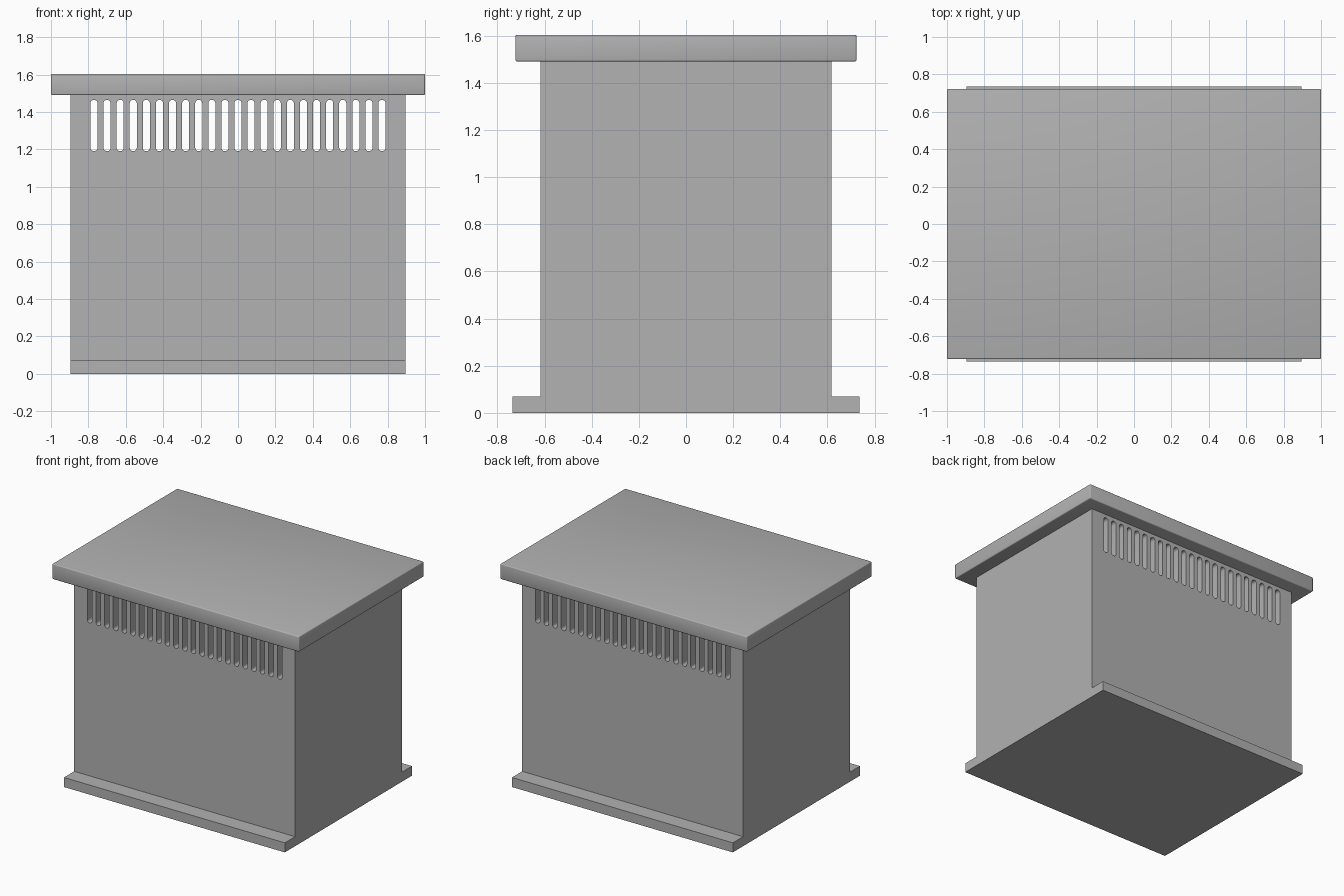
import bpy
import bmesh
import math

cube = bpy.data.objects.get("Cube")
if cube:
    bpy.data.objects.remove(cube, do_unlink=True)

grey = bpy.data.materials.new("plain grey")
grey.use_nodes = True
colour = (0.445, 0.445, 0.445, 1)
grey.diffuse_color = colour
grey.node_tree.nodes["Principled BSDF"].inputs["Base Color"].default_value = colour


def make_object(name, bm):
    bmesh.ops.recalc_face_normals(bm, faces=bm.faces)
    mesh = bpy.data.meshes.new(name)
    bm.to_mesh(mesh)
    bm.free()
    mesh.materials.append(grey)
    obj = bpy.data.objects.new(name, mesh)
    bpy.context.collection.objects.link(obj)
    return obj


def add_prism(bm, points, direction):
    """Extrude a closed outline along a direction."""
    face = bm.faces.new([bm.verts.new(p) for p in points])
    result = bmesh.ops.extrude_face_region(bm, geom=[face])
    moved = [v for v in result["geom"] if isinstance(v, bmesh.types.BMVert)]
    bmesh.ops.translate(bm, verts=moved, vec=direction)


def smooth(obj):
    bpy.ops.object.select_all(action="DESELECT")
    obj.select_set(True)
    bpy.context.view_layer.objects.active = obj
    bpy.ops.object.shade_smooth_by_angle(angle=math.radians(35))


# Housing with front and back foot flanges, from one side profile
half_width, half_depth, foot_depth = 0.895, 0.618, 0.736
foot_top, body_top = 0.07, 1.49
half_profile = [(foot_depth, 0), (foot_depth, foot_top),
                (half_depth, foot_top), (half_depth, body_top)]
profile = half_profile + [(-y, z) for y, z in reversed(half_profile)]
bm = bmesh.new()
add_prism(bm, [(-half_width, y, z) for y, z in profile], (2 * half_width, 0, 0))
housing = make_object("housing", bm)

# Round-ended vent slots that run right through the housing
slot_count, pitch, radius = 23, 0.07, 0.019
low, high = 1.19 + radius, 1.465 - radius
steps = 10
bm = bmesh.new()
for i in range(slot_count):
    cx = (i - (slot_count - 1) / 2) * pitch
    outline = []
    for centre, start in ((high, 0), (low, math.pi)):
        for k in range(steps + 1):
            a = start + math.pi * k / steps
            outline.append((cx + radius * math.cos(a), -1, centre + radius * math.sin(a)))
    add_prism(bm, outline, (0, 2, 0))
cutter = make_object("vent_cutter", bm)
cutter.hide_render = True

cut = housing.modifiers.new("vents", "BOOLEAN")
cut.operation = "DIFFERENCE"
cut.solver = "EXACT"
cut.object = cutter
bpy.ops.object.select_all(action="DESELECT")
housing.select_set(True)
bpy.context.view_layer.objects.active = housing
bpy.ops.object.modifier_apply(modifier=cut.name)
bpy.data.objects.remove(cutter, do_unlink=True)
smooth(housing)

# Overhanging lid with softly rounded edges
lid_size = (2.0, 1.446, 0.113)
bm = bmesh.new()
bmesh.ops.create_cube(bm, size=1)
bmesh.ops.scale(bm, verts=bm.verts, vec=lid_size)
bmesh.ops.translate(bm, verts=bm.verts, vec=(0, 0, body_top + lid_size[2] / 2))
bmesh.ops.bevel(bm, geom=bm.edges[:], offset=0.007, segments=3,
                profile=0.5, affect="EDGES")
lid = make_object("lid", bm)
smooth(lid)
